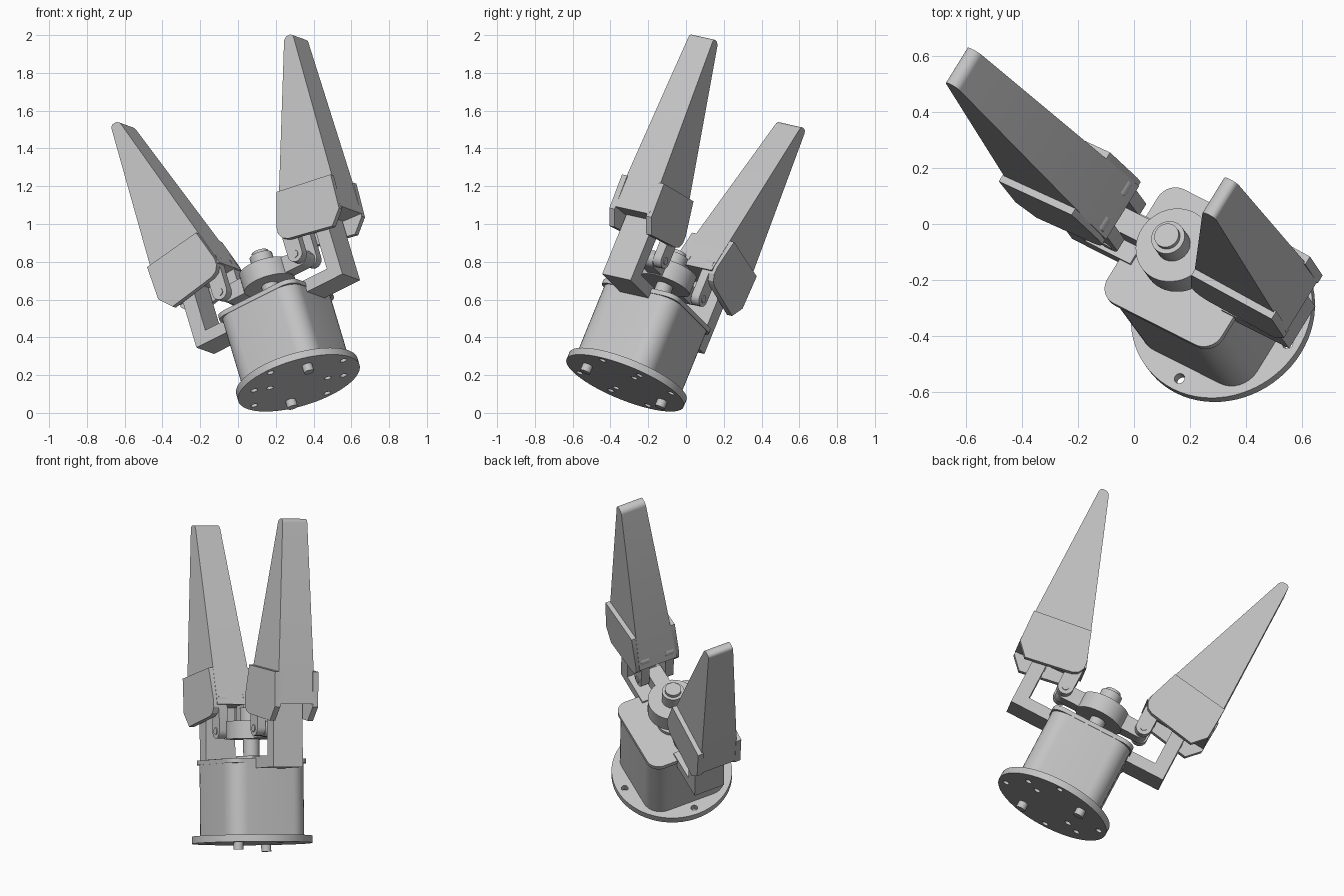
import bpy, bmesh, math
from mathutils import Matrix, Vector

cube = bpy.data.objects.get("Cube")
if cube:
    bpy.data.objects.remove(cube)

grey = bpy.data.materials.new("plain grey")
grey.use_nodes = True
COLOUR = (0.55, 0.55, 0.55, 1)
grey.diffuse_color = COLOUR
grey.node_tree.nodes["Principled BSDF"].inputs["Base Color"].default_value = COLOUR

# Tilted frame: x = finger spread, y = thickness, z = gripper axis
spread = Vector((0.814, -0.411, 0.411)).normalized()
axis = Vector((-0.267, 0.364, 0.893))
axis = (axis - spread * axis.dot(spread)).normalized()
FRAME = Matrix((spread, axis.cross(spread), axis)).transposed().to_4x4()
FRAME.translation = (0.317, -0.315, 0.176)
TURN = Matrix.Rotation(math.pi, 4, "Z")


def finish(name, bm, turned=False, smooth=True):
    bmesh.ops.recalc_face_normals(bm, faces=bm.faces)
    mesh = bpy.data.meshes.new(name)
    bm.to_mesh(mesh)
    bm.free()
    mesh.materials.append(grey)
    ob = bpy.data.objects.new(name, mesh)
    bpy.context.collection.objects.link(ob)
    ob.matrix_world = FRAME @ TURN if turned else FRAME
    bpy.ops.object.select_all(action="DESELECT")
    ob.select_set(True)
    bpy.context.view_layer.objects.active = ob
    if smooth:
        bpy.ops.object.shade_smooth_by_angle(angle=math.radians(30))
    return ob


def prism(bm, points, shift):
    """Extrude a closed outline of 3D points along shift."""
    face = bm.faces.new([bm.verts.new(p) for p in points])
    new = bmesh.ops.extrude_face_region(bm, geom=[face])["geom"]
    bmesh.ops.translate(bm, vec=shift, verts=[g for g in new if isinstance(g, bmesh.types.BMVert)])


def side_plate(bm, outline, v0, v1):
    prism(bm, [(u, v0, w) for u, w in outline], (0, v1 - v0, 0))


def upright(bm, outline, w0, w1):
    prism(bm, [(u, v, w0) for u, v in outline], (0, 0, w1 - w0))


def circle(r, cx=0, cy=0, n=40):
    return [(cx + r * math.cos(2 * math.pi * i / n), cy + r * math.sin(2 * math.pi * i / n)) for i in range(n)]


def rounded(hx, hy, r, n=8):
    pts = []
    for k, (sx, sy) in enumerate([(1, 1), (-1, 1), (-1, -1), (1, -1)]):
        for i in range(n + 1):
            a = math.pi / 2 * (k + i / n)
            pts.append((sx * (hx - r) + r * math.cos(a), sy * (hy - r) + r * math.sin(a)))
    return pts


def capsule(x, z0, z1, r, n=10):
    top = [(x + r * math.cos(math.pi * i / n), z1 + r * math.sin(math.pi * i / n)) for i in range(n + 1)]
    low = [(x - r * math.cos(math.pi * i / n), z0 - r * math.sin(math.pi * i / n)) for i in range(n + 1)]
    return top + low


# Round mounting flange with bolt holes
bm = bmesh.new()
upright(bm, circle(0.335, n=72), -0.02, 0.02)
flange = finish("mounting_flange", bm, smooth=False)
bm = bmesh.new()
for u, v in [(0.29, 0), (0, 0.29), (0.115, 0.115), (0.178, 0.178)]:
    for s in (1, -1):
        upright(bm, circle(0.019, s * u, s * v, 20), -0.1, 0.1)
cutter = finish("hole_cutter", bm)
cutter.hide_render = True
bpy.context.view_layer.objects.active = flange
mod = flange.modifiers.new("holes", "BOOLEAN")
mod.operation, mod.solver, mod.object = "DIFFERENCE", "EXACT", cutter
bpy.ops.object.modifier_apply(modifier=mod.name)
bpy.data.objects.remove(cutter)
bpy.ops.object.select_all(action="DESELECT")
flange.select_set(True)
bpy.ops.object.shade_smooth_by_angle(angle=math.radians(30))

# Flange screws
bm = bmesh.new()
for s in (1, -1):
    upright(bm, circle(0.028, s * 0.155, -s * 0.16, 20), -0.06, -0.015)
finish("flange_screws", bm)

# Motor housing and its lid
bm = bmesh.new()
upright(bm, rounded(0.245, 0.24, 0.1), 0.015, 0.425)
finish("housing", bm)
bm = bmesh.new()
upright(bm, rounded(0.25, 0.243, 0.07), 0.42, 0.445)
finish("housing_lid", bm)

# Drive shaft with collars
bm = bmesh.new()
for r, w0, w1 in [(0.085, 0.44, 0.465), (0.045, 0.46, 0.755), (0.062, 0.655, 0.735)]:
    upright(bm, circle(r), w0, w1)
finish("drive_shaft", bm)

# Hub with two ears
bm = bmesh.new()
upright(bm, circle(0.14, n=48), 0.56, 0.66)
finish("hub", bm)
bm = bmesh.new()
for s in (1, -1):
    side_plate(bm, [(s * x, z) for x, z in [(0.1, 0.565), *capsule(0.235, 0.61, 0.61, 0.045)[-11:][::-1][:6][::-1],
                    (0.28, 0.62), (0.26, 0.65), (0.1, 0.655)]], -0.045, 0.045)
finish("hub_ears", bm)

PLATE = [(0.262, 0.965), (0.597, 0.915), (0.588, 0.72), (0.52, 0.645),
         (0.25, 0.695), (0.218, 0.712), (0.2, 0.745), (0.202, 0.785)]
BRACKET = [(0.2, 0.39), (0.475, 0.39), (0.475, 0.8), (0.395, 0.8), (0.395, 0.457), (0.2, 0.457)]

for side, turned in (("left", False), ("right", True)):
    # Angled support bracket from housing to finger
    bm = bmesh.new()
    side_plate(bm, BRACKET, -0.09, 0.09)
    finish(side + "_bracket", bm, turned)

    # Pair of swinging links and their pin
    bm = bmesh.new()
    for s in (1, -1):
        side_plate(bm, capsule(0.245, 0.615, 0.79, 0.045), s * 0.05, s * 0.1)
    side_plate(bm, circle(0.02, 0.245, 0.612, 20), -0.105, 0.105)
    finish(side + "_links", bm, turned)

    # Tapered finger with a rounded tip
    bm = bmesh.new()
    rings = [[bm.verts.new((u, v, w)) for u, v, w in
              [(a, -h, za), (b, -h, zb), (b, h, zb), (a, h, za)]]
             for a, b, za, zb, h in [(0.19, 0.59, 0.76, 0.735, 0.114), (0.538, 0.592, 1.767, 1.767, 0.075)]]
    bm.faces.new(rings[0])
    bm.faces.new(rings[1])
    for i in range(4):
        j = (i + 1) % 4
        bm.faces.new([rings[0][i], rings[0][j], rings[1][j], rings[1][i]])
    tip = [e for e in bm.edges if all(v.co.z > 1.7 for v in e.verts)
           and abs(e.verts[0].co.y - e.verts[1].co.y) > 0.1]
    bmesh.ops.bevel(bm, geom=tip, offset=0.022, segments=5, profile=0.5, affect="EDGES")
    finish(side + "_finger", bm, turned)

    # Cheek plates on both sides of the finger base
    bm = bmesh.new()
    for s in (1, -1):
        side_plate(bm, PLATE, s * 0.1, s * 0.133)
    finish(side + "_cheek_plates", bm, turned)
